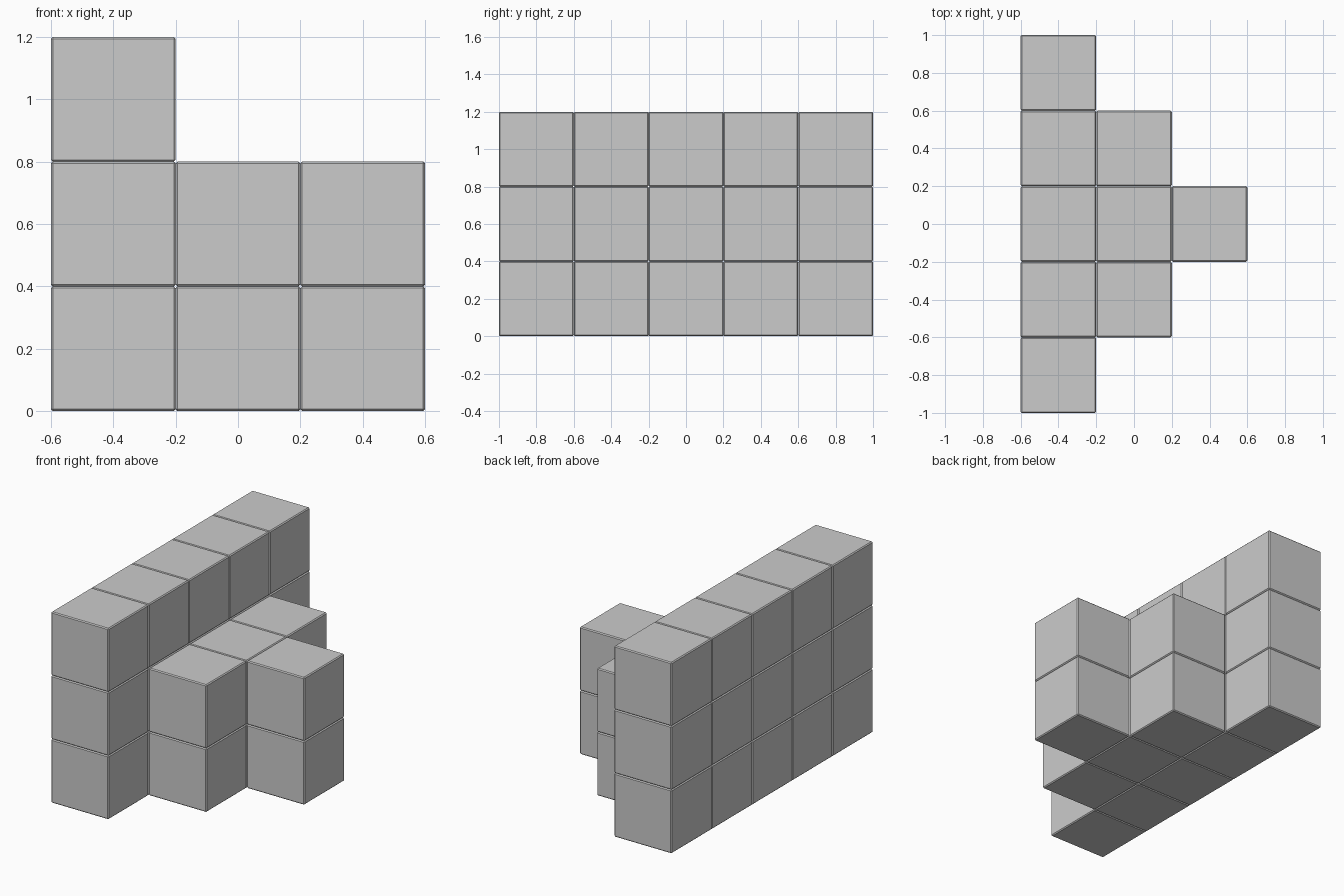
import bpy

if "Cube" in bpy.data.objects:
    bpy.data.objects.remove(bpy.data.objects["Cube"])

S = 0.4  # cube edge length


def stack(name, x, y, count):
    """Stack of separate cubes with thin chamfered edges."""
    for level in range(count):
        bpy.ops.mesh.primitive_cube_add(size=S, location=(x, y, S * (level + 0.5)))
        cube = bpy.context.object
        cube.name = f"{name}_cube_{level + 1}"
        bevel = cube.modifiers.new("edge_chamfer", 'BEVEL')
        bevel.width = 0.006
        bevel.segments = 1


# Rows: name, x position, half length in cubes, cubes high
rows = [
    ("wall", -S, 2, 3),     # tall wall, five cubes long
    ("step", 0.0, 1, 2),    # middle row, three cubes long
    ("tip", S, 0, 2),       # single outer stack
]
for name, x, half, height in rows:
    for j in range(-half, half + 1):
        stack(f"{name}_{j + half + 1}", x, j * S, height)
